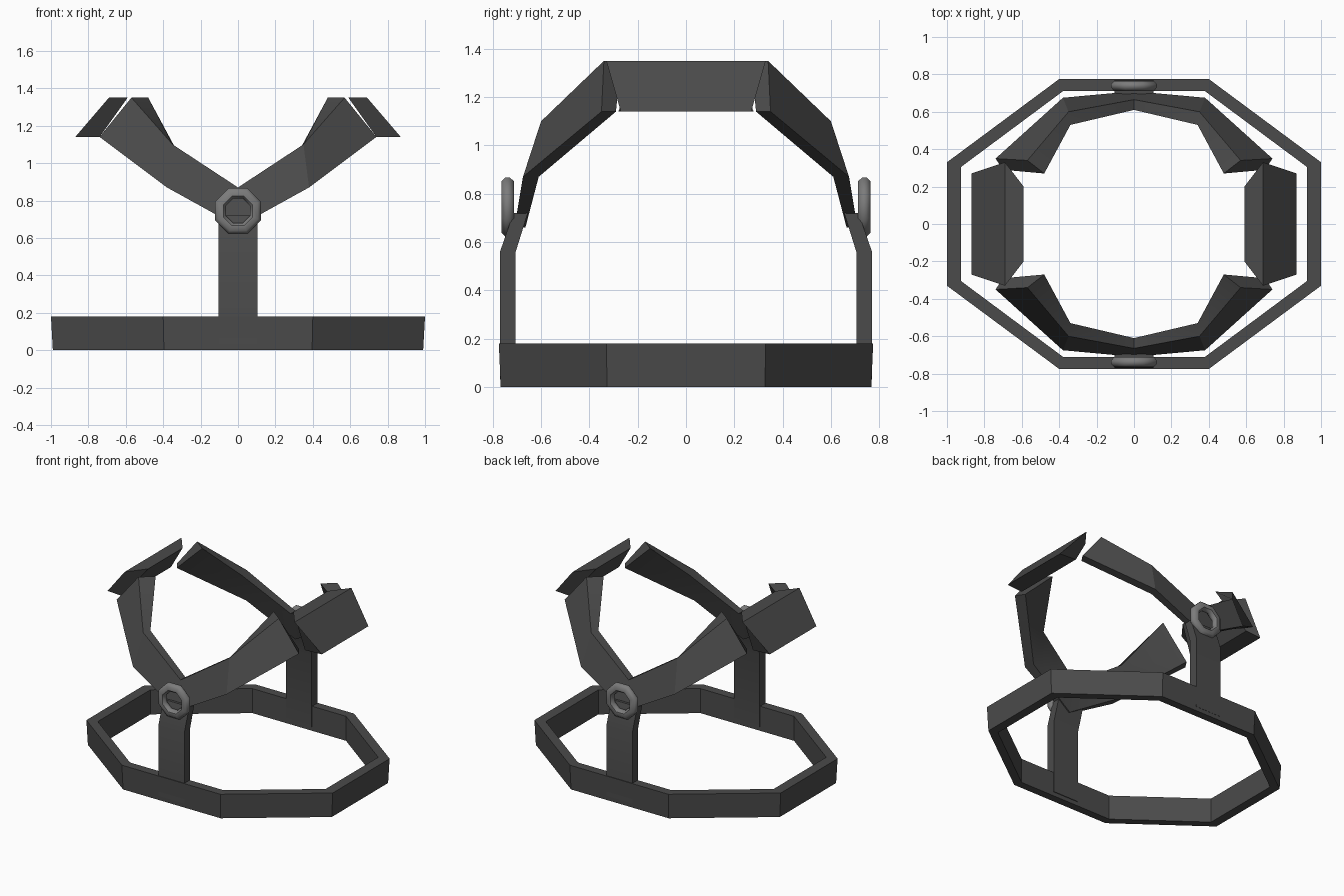
import bpy, bmesh, math

if "Cube" in bpy.data.objects:
    bpy.data.objects.remove(bpy.data.objects["Cube"])


def material(name, v):
    m = bpy.data.materials.new(name)
    m.diffuse_color = (v, v, v, 1)
    m.use_nodes = True
    m.node_tree.nodes["Principled BSDF"].inputs["Base Color"].default_value = m.diffuse_color
    return m


DARK = material("dark_grey", 0.07)
LIGHT = material("mid_grey", 0.2)


def loft(name, sections, closed=False, mat=DARK, flips=((1, 1),), smooth=30):
    """Skin a list of equal-sized cross-sections, once per x/y flip."""
    bm = bmesh.new()
    for fx, fy in flips:
        rows = [[bm.verts.new((x * fx, y * fy, z)) for x, y, z in s] for s in sections]
        n = len(rows[0])
        for i in range(len(rows) if closed else len(rows) - 1):
            a, b = rows[i], rows[(i + 1) % len(rows)]
            for j in range(n):
                k = (j + 1) % n
                bm.faces.new((a[j], a[k], b[k], b[j]))
        if not closed:
            bm.faces.new(rows[0])
            bm.faces.new(rows[-1])
    bmesh.ops.recalc_face_normals(bm, faces=bm.faces)
    me = bpy.data.meshes.new(name)
    bm.to_mesh(me)
    bm.free()
    ob = bpy.data.objects.new(name, me)
    bpy.context.collection.objects.link(ob)
    me.materials.append(mat)
    bpy.ops.object.select_all(action='DESELECT')
    ob.select_set(True)
    bpy.context.view_layer.objects.active = ob
    bpy.ops.object.shade_smooth_by_angle(angle=math.radians(smooth))
    return ob


ALL = ((1, 1), (-1, 1), (1, -1), (-1, -1))

# base: elongated octagonal band
outer = [(1, .33), (.4, .775), (-.4, .775), (-1, .33),
         (-1, -.33), (-.4, -.775), (.4, -.775), (1, -.33)]
inner = [(.925, .305), (.38, .71), (-.38, .71), (-.925, .305),
         (-.925, -.305), (-.38, -.71), (.38, -.71), (.925, -.305)]
loft("base_ring", [[(ox * .99, oy * .99, 0), (ox, oy, .18), (ix, iy, .18), (ix, iy, 0)]
                   for (ox, oy), (ix, iy) in zip(outer, inner)], closed=True)


# upright posts, front and back, bent inward at the top
def post_row(y0, y1, z):
    return [(-.105, y0, z), (.105, y0, z), (.105, y1, z), (-.105, y1, z)]


loft("post", [post_row(.705, .77, .03), post_row(.705, .77, .56), post_row(.655, .715, .72)],
     flips=((1, 1), (1, -1)))

# four inward-leaning arms rising from the pivots
loft("arm", [
    [(0, .71, .66), (0, .665, .87), (0, .61, .87), (0, .665, .66)],
    [(.38, .675, .87), (.35, .60, 1.10), (.34, .53, 1.09), (.36, .61, .87)],
    [(.74, .35, 1.14), (.57, .34, 1.35), (.48, .27, 1.35), (.70, .29, 1.14)],
], flips=ALL)

# leaning side pads joining the arms
pad = [(.87, .27, 1.14), (.69, .33, 1.35), (.59, .20, 1.35), (.74, .28, 1.14)]
loft("side_pad", [pad, [(x, -y, z) for x, y, z in pad]], flips=((1, 1), (-1, 1)))

# octagonal pivot rings on the posts
ring = []
for i in range(8):
    a = math.radians(22.5 + 45 * i)
    ring.append([(r * math.cos(a), y, .745 + r * math.sin(a)) for r, y in
                 [(.132, .73), (.132, .748), (.115, .765), (.085, .765),
                  (.07, .748), (.07, .73), (.085, .712), (.115, .712)]])
loft("pivot_ring", ring, closed=True, mat=LIGHT, flips=((1, 1), (1, -1)), smooth=50)
